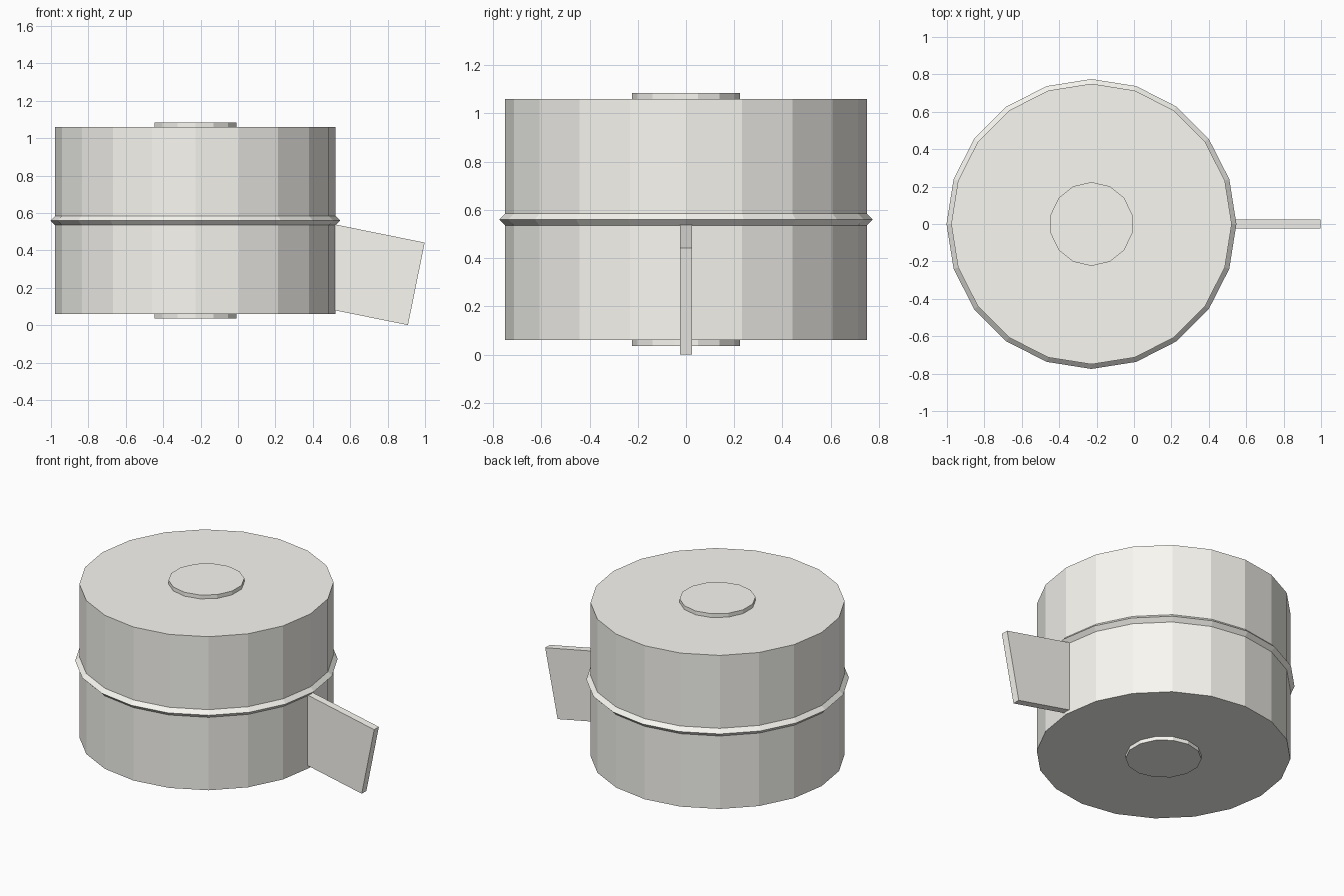
import bpy, math
from mathutils import Matrix, Vector

if "Cube" in bpy.data.objects:
    bpy.data.objects.remove(bpy.data.objects["Cube"])

CX = -0.2275   # drum axis
MID = 0.56     # drum mid height

# Warm off-white for every part
mat = bpy.data.materials.new("off_white")
mat.diffuse_color = (0.95, 0.94, 0.89, 1)
mat.use_nodes = True
mat.node_tree.nodes["Principled BSDF"].inputs["Base Color"].default_value = mat.diffuse_color


def finish(name):
    obj = bpy.context.object
    obj.name = name
    obj.data.materials.append(mat)
    return obj


def drum(name, sides, radius, depth):
    bpy.ops.mesh.primitive_cylinder_add(vertices=sides, radius=radius, depth=depth,
                                        location=(CX, 0, MID))
    finish(name)


# Main body and the axle showing at both ends
drum("drum_body", 20, 0.75, 1.0)
drum("axle", 14, 0.224, 1.05)

# Diamond-section band around the middle
bpy.ops.mesh.primitive_torus_add(major_segments=20, minor_segments=4, major_radius=0.75,
                                 minor_radius=0.025, location=(CX, 0, MID))
finish("middle_band")

# Tilted tab on the right, placed by its upper outer corner
tilt, length, height = 0.2, 0.5, 0.45
offset = Matrix.Rotation(tilt, 3, 'Y') @ Vector((-length / 2, 0, -height / 2))
bpy.ops.mesh.primitive_cube_add(size=1, location=Vector((0.998, 0, 0.442)) + offset,
                                rotation=(0, tilt, 0))
tab = finish("side_tab")
tab.scale = (length, 0.048, height)
